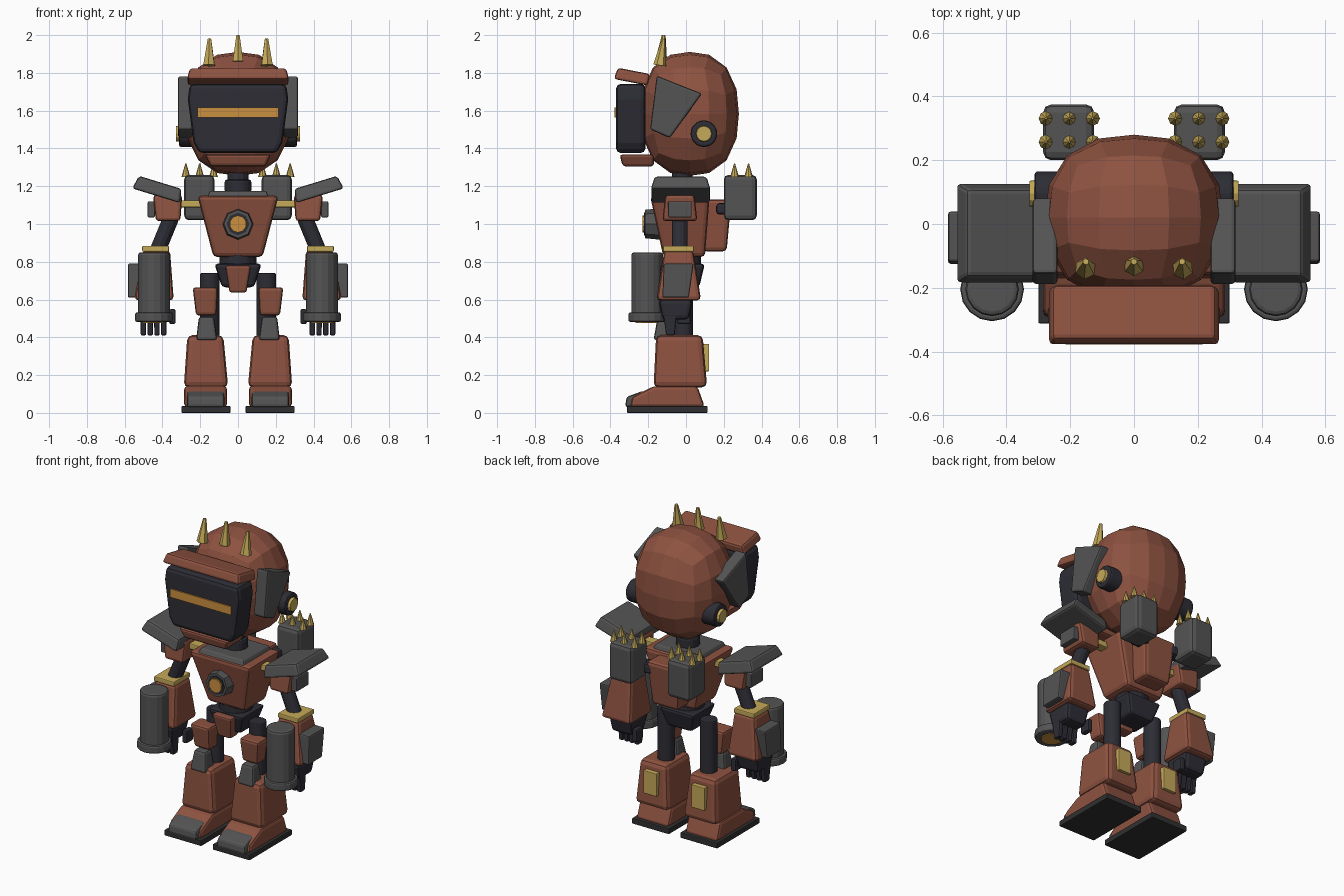
import bpy, bmesh, math
from mathutils import Vector, Matrix

cube = bpy.data.objects.get("Cube")
if cube:
    bpy.data.objects.remove(cube, do_unlink=True)


def material(name, r, g, b):
    m = bpy.data.materials.new(name)
    m.use_nodes = True
    m.diffuse_color = (r, g, b, 1)
    m.node_tree.nodes["Principled BSDF"].inputs["Base Color"].default_value = (r, g, b, 1)
    return m


RUST = material("rust_red", .27, .085, .052)
GREY = material("steel_grey", .088, .088, .088)
DARK = material("dark_navy", .026, .026, .036)
SOLE = material("rubber_black", .03, .03, .032)
GOLD = material("gold", .56, .40, .10)
ORANGE = material("glow_orange", .60, .28, .05)


def finish(name, mat, bm, bevel=0, pair=False):
    """Turn a bmesh into an object; pairs are mirrored across x."""
    bmesh.ops.recalc_face_normals(bm, faces=bm.faces)
    me = bpy.data.meshes.new(name)
    bm.to_mesh(me)
    bm.free()
    me.materials.append(mat)
    ob = bpy.data.objects.new(name, me)
    bpy.context.scene.collection.objects.link(ob)
    if bevel:
        mod = ob.modifiers.new("bevel", 'BEVEL')
        mod.width, mod.segments = bevel, 2
        mod.limit_method, mod.angle_limit = 'ANGLE', math.radians(25)
    if pair:
        ob.modifiers.new("mirror", 'MIRROR').use_clip = False
    return ob


def loft(bm, a, b):
    """Close two matching outlines into a solid."""
    va, vb = [bm.verts.new(p) for p in a], [bm.verts.new(p) for p in b]
    bm.faces.new(va)
    bm.faces.new(vb)
    for i in range(len(va)):
        j = (i + 1) % len(va)
        bm.faces.new((va[i], va[j], vb[j], vb[i]))


def block(name, mat, base, z0, z1, top=None, bevel=.015, pair=False, tilt=0, axis='Y'):
    """Tapered box: base and top are (x0, x1, y0, y1)."""
    def ring(r, z):
        x0, x1, y0, y1 = r
        return [(x0, y0, z), (x1, y0, z), (x1, y1, z), (x0, y1, z)]
    bm = bmesh.new()
    loft(bm, ring(base, z0), ring(top or base, z1))
    if tilt:
        c = Vector(((base[0] + base[1]) / 2, (base[2] + base[3]) / 2, (z0 + z1) / 2))
        bmesh.ops.rotate(bm, verts=bm.verts, cent=c,
                         matrix=Matrix.Rotation(math.radians(tilt), 3, axis))
    return finish(name, mat, bm, bevel, pair)


def prism(name, mat, outline, axis, lo, hi, bevel=.01, pair=False):
    """Extrude a (side, z) outline along x or y."""
    def at(d):
        return [(d, s, z) if axis == 'x' else (s, d, z) for s, z in outline]
    bm = bmesh.new()
    loft(bm, at(lo), at(hi))
    return finish(name, mat, bm, bevel, pair)


def rod(name, mat, p0, p1, r0, r1=None, sides=12, bevel=0, pair=False):
    """Cylinder or cone between two points."""
    p0, p1 = Vector(p0), Vector(p1)
    d = p1 - p0
    turn = d.to_track_quat('Z', 'Y').to_matrix().to_4x4()
    bm = bmesh.new()
    bmesh.ops.create_cone(bm, cap_ends=True, segments=sides, radius1=r0,
                          radius2=r0 if r1 is None else r1, depth=d.length,
                          matrix=Matrix.Translation((p0 + p1) / 2) @ turn)
    return finish(name, mat, bm, bevel, pair)


# Head: faceted rounded cube
bm = bmesh.new()
bmesh.ops.create_cube(bm, size=2)
bmesh.ops.subdivide_edges(bm, edges=bm.edges, cuts=3, use_grid_fill=True)
P = 2.4
for v in bm.verts:
    d = Vector([math.tan(c * math.pi / 4) for c in v.co])
    d /= sum(abs(c) ** P for c in d) ** (1 / P)
    v.co = (d.x * .28, .02 + d.y * .26, 1.583 + d.z * .328)
finish("head", RUST, bm)

# Face and crest
block("brow_visor", RUST, (-.27, .27, -.378, -.195), 1.75, 1.812,
      (-.255, .255, -.368, -.195), .015, tilt=-11, axis='X')
prism("face_screen", DARK, [(-.205, 1.375), (.205, 1.375), (.235, 1.43), (.266, 1.66),
                            (.255, 1.742), (-.255, 1.742), (-.266, 1.66), (-.235, 1.43)],
      'y', -.37, -.215, .025)
block("eye_strip", ORANGE, (-.215, .215, -.378, -.36), 1.563, 1.616, bevel=0)
block("chin_guard", RUST, (-.145, .145, -.335, -.17), 1.305, 1.368, (-.175, .175, -.352, -.17))
rod("crest_spike_centre", GOLD, (0, -.132, 1.86), (0, -.118, 2.0), .032, .01, 6)
rod("crest_spikes_side", GOLD, (.153, -.14, 1.84), (.151, -.118, 1.98), .034, .01, 6, pair=True)
prism("cheek_plate", GREY, [(-.155, 1.785), (.085, 1.69), (-.085, 1.455), (-.19, 1.5)],
      'x', .24, .318, .012, True)
rod("ear_disc", DARK, (.2, .095, 1.478), (.312, .095, 1.478), .072, sides=12, bevel=.012, pair=True)
rod("ear_cap", GOLD, (.3, .095, 1.478), (.328, .095, 1.478), .045, .04, pair=True)

# Neck and torso
rod("neck", DARK, (0, -.02, 1.14), (0, -.02, 1.3), .055)
rod("neck_ring", DARK, (0, -.02, 1.165), (0, -.02, 1.235), .072, bevel=.012)
block("chest", RUST, (-.13, .13, -.12, .1), .825, 1.15, (-.215, .215, -.19, .125), .022)
block("collar_plate", GREY, (-.165, .165, -.18, .11), 1.135, 1.175, (-.15, .15, -.16, .095), .008)
rod("core_ring", GREY, (0, -.13, 1), (0, -.218, 1), .084, .075, 8)
rod("core_recess", DARK, (0, -.2, 1), (0, -.222, 1), .06, sides=8)
rod("core_light", ORANGE, (0, -.2, 1), (0, -.231, 1), .045, sides=10)
block("backpack", RUST, (-.09, .09, .09, .215), .855, 1.13, (-.115, .115, .09, .24), .02)

# Back launchers with spiked tops
block("launcher", GREY, (.125, .285, .2, .375), 1.02, 1.26, bevel=.025, pair=True)
block("launcher_mount", DARK, (.08, .17, .16, .24), 1.05, 1.11, pair=True)
for i in range(3):
    for j in range(2):
        x, y = .13 + i * .073, .257 + j * .074
        rod("launcher_spike", GOLD, (x, y, 1.25), (x, y, 1.32), .023, .003, 8, pair=True)

# Shoulders and upper arms
block("shoulder_axle", GOLD, (.14, .31, -.06, .0), 1.088, 1.125, bevel=.006, pair=True)
block("shoulder_pad", GREY, (.29, .555, -.187, .13), 1.148, 1.222,
      (.305, .54, -.165, .108), .014, True, -17)
block("upper_arm", RUST, (.305, .435, -.125, .06), 1.015, 1.155, (.295, .45, -.11, .045), .018, True)
block("upper_arm_panel", GREY, (.44, .478, -.095, .03), 1.035, 1.12, bevel=.006, pair=True)
rod("elbow", DARK, (.355, -.033, 1.03), (.425, -.033, .86), .042, pair=True)

# Forearms
block("cuff", GOLD, (.365, .507, -.122, .042), .853, .884, bevel=.006, pair=True)
block("forearm", RUST, (.34, .548, -.155, .08), .595, .862, (.36, .505, -.115, .038), .022, True)
prism("forearm_panel", GREY, [(-.125, .61), (.015, .61), (.04, .79), (-.118, .79)],
      'x', .51, .583, .008, True)

# Arm cannons
rod("cannon", GREY, (.445, -.205, .5), (.445, -.205, .85), .084, sides=16, bevel=.014, pair=True)
rod("cannon_flange", GREY, (.445, -.205, .482), (.445, -.205, .532), .1, sides=16, bevel=.01, pair=True)
rod("cannon_muzzle", ORANGE, (.445, -.205, .477), (.445, -.205, .49), .062, sides=16, pair=True)
block("cannon_mount", DARK, (.4, .49, -.16, -.09), .62, .78, pair=True)

# Hands
block("palm", DARK, (.375, .515, -.125, .015), .495, .6, (.36, .525, -.145, .035), .02, True)
for i in range(4):
    x = .393 + i * .036
    block("finger", DARK, (x - .014, x + .014, -.105, -.06), .41, .52,
          (x - .015, x + .015, -.12, -.05), .007, True)
block("thumb", DARK, (.33, .365, -.045, .025), .47, .55, bevel=.01, pair=True)

# Waist and pelvis
rod("waist", DARK, (0, -.02, .77), (0, -.02, .85), .1, bevel=.012)
block("pelvis", DARK, (-.085, .085, -.1, .07), .665, .79, (-.125, .125, -.13, .1), .018)
block("groin_guard", RUST, (-.045, .045, -.14, -.06), .637, .78, (-.068, .068, -.17, -.06), .012)

# Legs
rod("thigh", DARK, (.15, -.015, .38), (.15, -.015, .74), .052, bevel=.008, pair=True)
block("thigh_guard", RUST, (.115, .222, -.125, -.035), .515, .665, (.107, .24, -.145, -.035), .016, True)
block("knee_guard", GREY, (.11, .222, -.172, -.07), .385, .51, (.127, .207, -.15, -.08), .015, True)
block("shin", RUST, (.052, .287, -.172, .112), .135, .412, (.078, .268, -.158, .088), .028, True)
block("calf_panel", GOLD, (.122, .215, .09, .123), .22, .365, bevel=.004, pair=True)

# Feet
prism("foot", RUST, [(-.295, .03), (.1, .03), (.06, .142), (-.17, .142), (-.285, .085)],
      'x', .058, .285, .018, True)
prism("toe_cap", GREY, [(-.322, .03), (-.2, .03), (-.2, .118), (-.24, .112), (-.315, .085)],
      'x', .072, .27, .014, True)
block("sole", SOLE, (.04, .3, -.312, .115), 0, .036, bevel=.005, pair=True)
